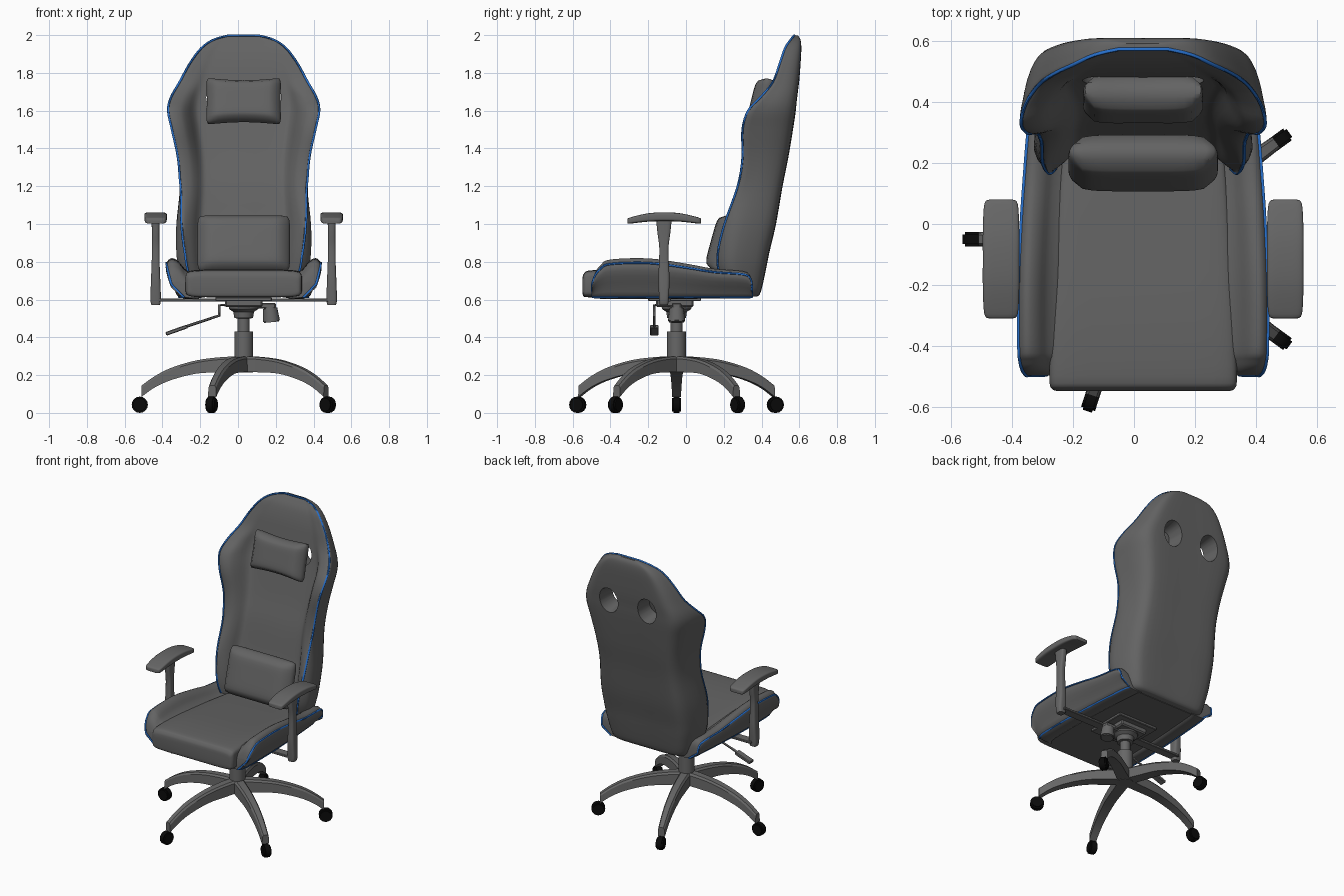
import bpy, bmesh, math
from mathutils import Matrix, Vector

CX, CY = 0.03, -0.05      # chair axis

cube = bpy.data.objects.get("Cube")
if cube:
    bpy.data.objects.remove(cube)


def material(name, rgb):
    m = bpy.data.materials.new(name)
    m.use_nodes = True
    m.diffuse_color = (*rgb, 1)
    m.node_tree.nodes["Principled BSDF"].inputs["Base Color"].default_value = (*rgb, 1)
    return m


FABRIC = material("grey upholstery", (0.125, 0.125, 0.125))
PLASTIC = material("grey plastic", (0.135, 0.135, 0.135))
BLACK = material("black rubber", (0.003, 0.003, 0.003))
BLUE = material("blue piping", (0.02, 0.16, 0.6))


def shade(ob, angle=40):
    bpy.ops.object.select_all(action='DESELECT')
    ob.select_set(True)
    bpy.context.view_layer.objects.active = ob
    bpy.ops.object.shade_smooth_by_angle(angle=math.radians(angle))


def finish(name, bm, mat, angle=40):
    """Turn a bmesh, built around the chair axis, into an object."""
    bmesh.ops.recalc_face_normals(bm, faces=bm.faces)
    me = bpy.data.meshes.new(name)
    bm.to_mesh(me)
    bm.free()
    me.materials.append(mat)
    ob = bpy.data.objects.new(name, me)
    ob.location.x = CX
    bpy.context.collection.objects.link(ob)
    shade(ob, angle)
    return ob


def smooth(pts, n=4, closed=False):
    """Spline through points of any dimension."""
    count, out = len(pts), []
    def at(i):
        return pts[i % count] if closed else pts[min(max(i, 0), count - 1)]
    for i in range(count if closed else count - 1):
        for k in range(n):
            t = k / n
            out.append([0.5 * (2*q + (r-p)*t + (2*p-5*q+4*r-s)*t*t + (3*q-p-3*r+s)*t**3)
                        for p, q, r, s in zip(at(i-1), at(i), at(i+1), at(i+2))])
    if not closed:
        out.append(list(pts[-1]))
    return out


def loft(name, rings, mat, angle=40):
    bm = bmesh.new()
    loops = [[bm.verts.new(p) for p in ring] for ring in rings]
    n = len(loops[0])
    for a, b in zip(loops, loops[1:]):
        for i in range(n):
            bm.faces.new((a[i], a[(i+1) % n], b[(i+1) % n], b[i]))
    bm.faces.new(loops[0])
    bm.faces.new(loops[-1])
    return finish(name, bm, mat, angle)


def section(a, b, p, n=32):
    """Rounded rectangle with half sizes a and b."""
    def f(v):
        return math.copysign(abs(v) ** p, v) if abs(v) > 1e-6 else 0
    angles = [2 * math.pi * (i + 0.5) / n for i in range(n)]
    return [(a * f(math.cos(t)), b * f(math.sin(t))) for t in angles]


def slab(name, rows, mat, x=0, p=0.25):
    """Cushion along y from rows of (y, half width, top, bottom)."""
    return loft(name, [[(x + u, y, (t + b) / 2 + v) for u, v in section(w, (t - b) / 2, p)]
                       for y, w, t, b in smooth(rows)], mat)


def tube(name, pts, radius, mat, closed=False):
    cu = bpy.data.curves.new(name, 'CURVE')
    cu.dimensions = '3D'
    cu.bevel_depth, cu.bevel_resolution, cu.use_fill_caps = radius, 1, True
    sp = cu.splines.new('POLY')
    sp.points.add(len(pts) - 1)
    for q, p in zip(sp.points, pts):
        q.co = (*p, 1)
    sp.use_cyclic_u = closed
    cu.materials.append(mat)
    ob = bpy.data.objects.new(name, cu)
    ob.location.x = CX
    bpy.context.collection.objects.link(ob)
    bpy.ops.object.select_all(action='DESELECT')
    ob.select_set(True)
    bpy.context.view_layer.objects.active = ob
    bpy.ops.object.convert(target='MESH')
    shade(bpy.context.view_layer.objects.active, 60)


def box(name, centre, size, mat, rot=0):
    bm = bmesh.new()
    m = Matrix.Translation(centre) @ Matrix.Rotation(rot, 4, 'Y') @ Matrix.Diagonal((*size, 1))
    bmesh.ops.create_cube(bm, size=1, matrix=m)
    bmesh.ops.bevel(bm, geom=bm.edges[:], offset=min(size) * 0.2, segments=1, affect='EDGES')
    return finish(name, bm, mat, 20)


def cone(name, centre, rot, r1, r2, depth, mat, n=16, bevel=0):
    bm = bmesh.new()
    bmesh.ops.create_cone(bm, cap_ends=True, segments=n, radius1=r1, radius2=r2, depth=depth,
                          matrix=Matrix.Translation(centre) @ rot)
    if bevel:
        rims = [e for e in bm.edges if any(len(f.verts) > 4 for f in e.link_faces)]
        bmesh.ops.bevel(bm, geom=rims, offset=bevel, segments=2, affect='EDGES')
    return finish(name, bm, mat)


def pillow(name, centre, half, tilt, bow):
    bm = bmesh.new()
    bmesh.ops.create_cube(bm, size=2)
    bmesh.ops.subdivide_edges(bm, edges=bm.edges[:], cuts=13, use_grid_fill=True)
    m = Matrix.Translation(centre) @ Matrix.Rotation(tilt, 4, 'X')
    for v in bm.verts:
        u, d, w = v.co
        puff = 0.4 + 0.6 * math.sqrt(max(0, (1 - u**6) * (1 - w**6)))
        corner = 1 - 0.05 * (u * w) ** 8 - 0.05 * d * d
        v.co = m @ Vector((half[0] * u * corner * (1 - bow * 0.2 * (1 - w*w)), half[1] * d * puff,
                           half[2] * w * corner * (1 - bow * (1 - u*u))))
    return finish(name, bm, FABRIC, 60)


# Backrest: rows of height, half width, wing front, panel front, rear
back_rows = smooth([
    (0.615, 0.27, 0.25, 0.26, 0.375), (0.64, 0.31, 0.22, 0.25, 0.395),
    (0.75, 0.345, 0.175, 0.25, 0.42), (0.85, 0.36, 0.17, 0.26, 0.44),
    (1.0, 0.36, 0.205, 0.3, 0.475), (1.2, 0.34, 0.275, 0.345, 0.51),
    (1.35, 0.348, 0.3, 0.39, 0.54), (1.5, 0.38, 0.3, 0.43, 0.565),
    (1.6, 0.4, 0.33, 0.455, 0.58), (1.67, 0.385, 0.395, 0.47, 0.588),
    (1.75, 0.34, 0.46, 0.485, 0.598), (1.85, 0.285, 0.497, 0.505, 0.606),
    (1.93, 0.225, 0.525, 0.53, 0.61), (1.975, 0.16, 0.555, 0.557, 0.606),
    (1.998, 0.08, 0.574, 0.575, 0.592)])


def wing_edge(z, w):
    return w - min(0.05, max(0, (1.25 - z) * 0.12))


rings = []
for z, w, yf, yc, yb in back_rows:
    d, e = yb - yf, yc - yf
    half = [(0.6 * w, yb), (0.82 * w, yb - 0.08 * d), (0.93 * w, yb - 0.35 * d),
            (0.99 * w, yf + 0.25 * d), (wing_edge(z, w), yf), (0.84 * w, yf + 0.06 * e),
            (0.74 * w, yf + 0.4 * e), (0.64 * w, yf + 0.9 * e), (0.5 * w, yc)]
    ring = [(0, yb)] + half + [(0, yc)] + [(-x, y) for x, y in reversed(half)]
    rings.append([(x, y, z) for x, y in smooth(ring, 3, True)])
backrest = loft("backrest", rings, FABRIC, 60)

# Two flared openings through the backrest
for s in (-1, 1):
    flip = Matrix.Diagonal((1, 1, 1.25, 1)) @ Matrix.Rotation(-math.pi / 2, 4, 'X')
    cutter = cone("opening_cutter", (s * 0.145, 0.5, 1.67), flip, 0.03, 0.085, 0.4, FABRIC, 24)
    cutter.hide_render = True
    mod = backrest.modifiers.new("opening", 'BOOLEAN')
    mod.operation, mod.solver, mod.object = 'DIFFERENCE', 'EXACT', cutter
    bpy.context.view_layer.objects.active = backrest
    bpy.ops.object.modifier_apply(modifier=mod.name)
    bpy.data.objects.remove(cutter)
shade(backrest, 50)

# Backrest piping, up one wing, over the top and down the other
edge = [(wing_edge(r[0], r[1]), r[2] - 0.001, r[0]) for r in back_rows if r[0] > 0.7]
tube("backrest_piping", edge + [(-x, y, z) for x, y, z in reversed(edge)], 0.006, BLUE)

pillow("lumbar_pillow", (0, 0.2, 0.895), (0.245, 0.07, 0.155), -0.27, 0)
pillow("head_pillow", (0, 0.41, 1.65), (0.2, 0.065, 0.128), -0.25, 0.12)

# Seat
slab("seat_cushion", [
    (-0.548, 0.28, 0.71, 0.635), (-0.54, 0.3, 0.738, 0.615), (-0.5, 0.308, 0.755, 0.612),
    (-0.3, 0.302, 0.757, 0.612), (0, 0.285, 0.737, 0.612), (0.2, 0.27, 0.72, 0.612),
    (0.34, 0.26, 0.71, 0.612)], FABRIC)
BASE = 0.612
bolster_rows = smooth([      # y, top, outer half width
    (-0.497, 0.69, 0.385), (-0.48, 0.745, 0.398), (-0.45, 0.785, 0.406), (-0.4, 0.812, 0.41),
    (-0.2, 0.818, 0.41), (0, 0.79, 0.402), (0.15, 0.763, 0.392), (0.3, 0.75, 0.38),
    (0.34, 0.725, 0.372), (0.35, 0.67, 0.365)])
bolster_shape = [(0.16, 0), (0.07, 0), (0.04, 0.25), (0, 0.68), (0.005, 0.9), (0.03, 1),
                 (0.065, 0.92), (0.1, 0.72), (0.16, 0.5)]
for s, side in ((-1, "right"), (1, "left")):
    loft(side + "_seat_bolster", [[(s * (xo - i), y, BASE + f * (top - BASE))
         for i, f in smooth(bolster_shape, 3, True)] for y, top, xo in bolster_rows], FABRIC, 60)
    upper = [(s * (xo - 0.002), y, BASE + 0.88 * (top - BASE)) for y, top, xo in bolster_rows]
    lower = [(s * (xo - 0.068), y, BASE + 0.002) for y, top, xo in reversed(bolster_rows)]
    tube(side + "_seat_piping", upper + lower, 0.006, BLUE, True)

    # Armrest
    arm = s * 0.466
    ends = [(-0.195, 0.038, 1.025, 1.003), (-0.18, 0.055, 1.035, 1.002), (-0.09, 0.06, 1.056, 1.012)]
    pad = ends + [(0, 0.06, 1.062, 1.015)] + [(-r[0], *r[1:]) for r in reversed(ends)]
    slab(side + "_armrest_pad", [(y - 0.115, *r) for y, *r in pad], PLASTIC, arm, 0.4)
    post = [(0.57, 0.022, 0.022), (0.6, 0.028, 0.025), (0.7, 0.025, 0.03), (0.8, 0.021, 0.026),
            (0.88, 0.02, 0.025), (0.95, 0.02, 0.034), (1.025, 0.022, 0.042)]
    loft(side + "_armrest_post", [[(arm + u, v - 0.117, z) for u, v in section(a, b, 0.5, 16)]
                                  for z, a, b in smooth(post)], PLASTIC)

# Mechanism under the seat
box("armrest_crossbar", (0, -0.11, 0.597), (0.93, 0.06, 0.016), PLASTIC)
box("seat_plate", (0, -0.06, 0.602), (0.3, 0.28, 0.02), PLASTIC)
box("tilt_housing", (0, -0.06, 0.58), (0.2, 0.2, 0.04), PLASTIC)
column = [(0.05, 0.215), (0.05, 0.43), (0.032, 0.432), (0.032, 0.5), (0.05, 0.502),
          (0.055, 0.535), (0.078, 0.55), (0.085, 0.6)]
loft("gas_column", [[(u, CY + v, z) for u, v in section(r, r, 1, 24)] for r, z in column], PLASTIC, 30)
tube("height_lever", [(-0.03, -0.1, 0.57), (-0.13, -0.168, 0.57), (-0.13, -0.168, 0.515),
                      (-0.32, -0.168, 0.452)], 0.008, PLASTIC)
box("lever_paddle", (-0.355, -0.168, 0.438), (0.12, 0.045, 0.02), PLASTIC, -0.34)
box("knob_bracket", (0.12, CY, 0.568), (0.1, 0.05, 0.03), PLASTIC)
cone("tension_knob", (0.143, CY, 0.52), Matrix.Rotation(-0.1, 4, 'Y'), 0.046, 0.038, 0.08, PLASTIC, 16, 0.006)

# Five-legged base with wheels
leg = [(0, 0.3, 0.22, 0.04), (0.12, 0.295, 0.215, 0.036), (0.25, 0.278, 0.208, 0.033),
       (0.38, 0.24, 0.175, 0.029), (0.47, 0.195, 0.135, 0.026), (0.54, 0.145, 0.085, 0.023)]
for k in range(5):
    turn = Matrix.Translation((0, CY, 0)) @ Matrix.Rotation(math.pi + k * math.tau / 5, 4, 'Z')
    loft("base_leg", [[turn @ Vector((r, v * w, z)) for v, z in
         ((-1, bot), (1, bot), (0.9, top - 0.012), (0.6, top), (-0.6, top), (-0.9, top - 0.012))]
         for r, top, bot, w in smooth(leg)], PLASTIC, 30)
    axle = turn.to_3x3().to_4x4() @ Matrix.Rotation(math.pi / 2, 4, 'X')
    cone("wheel", turn @ Vector((0.55, 0, 0.043)), axle, 0.043, 0.043, 0.048, BLACK, 16, 0.008)
